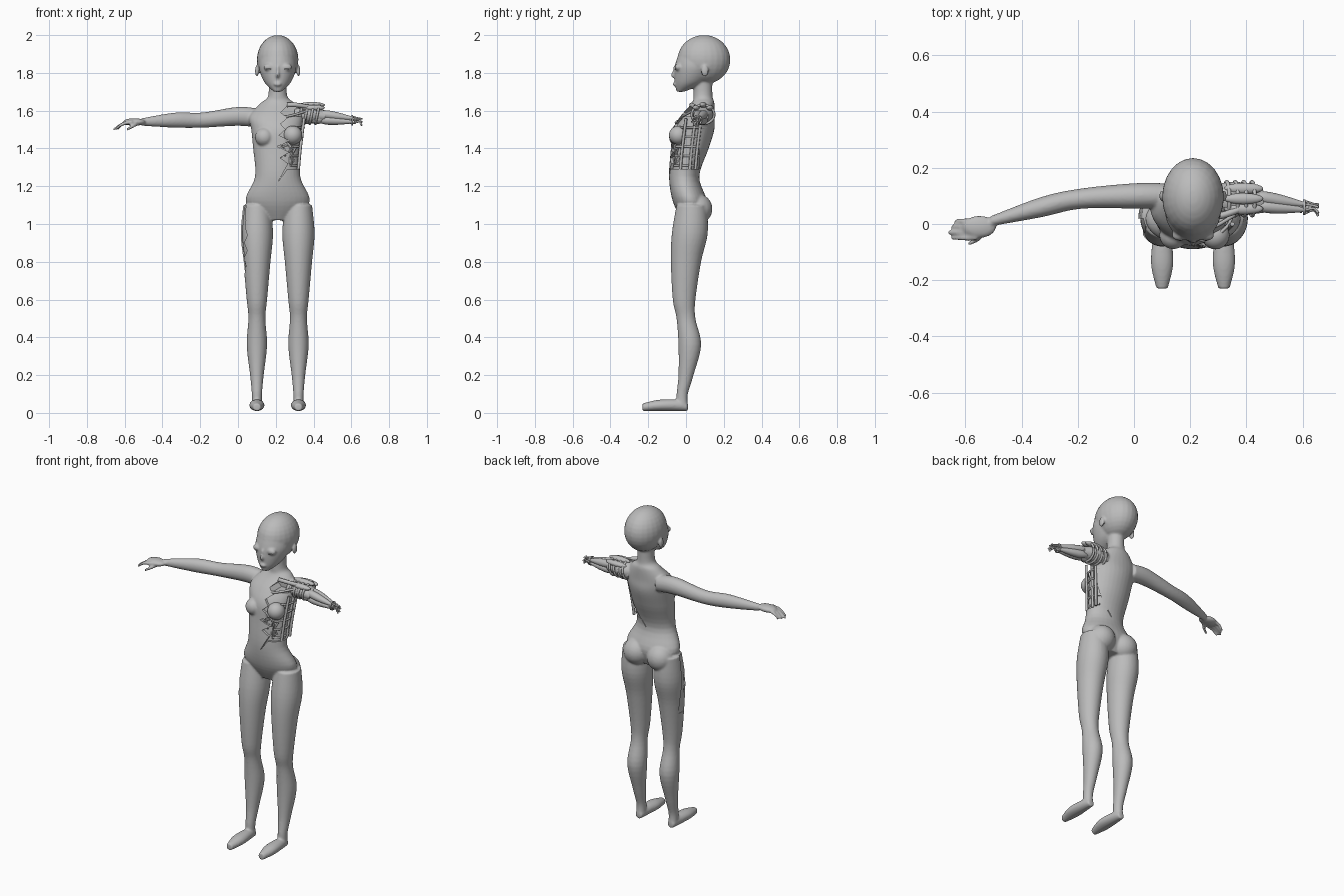
import bpy, bmesh, math, random
from mathutils import Vector, Matrix

random.seed(4)
cube = bpy.data.objects.get("Cube")
if cube:
    bpy.data.objects.remove(cube, do_unlink=True)

# The body axis sits off centre because one arm is short
MIDLINE = .21
LEG_X = .11
SIDES = (-1, 1)
shade = (.5, .5, .5, 1)
grey = bpy.data.materials.new("plain_grey")
grey.use_nodes = True
grey.diffuse_color = shade
grey.node_tree.nodes["Principled BSDF"].inputs["Base Color"].default_value = shade


def place(name, data):
    obj = bpy.data.objects.new(name, data)
    bpy.context.collection.objects.link(obj)
    obj.location.x = MIDLINE
    data.materials.append(grey)
    return obj


def select(obj):
    bpy.ops.object.select_all(action='DESELECT')
    obj.select_set(True)
    bpy.context.view_layer.objects.active = obj


def smooth(obj):
    select(obj)
    bpy.ops.object.shade_smooth_by_angle(angle=math.radians(45))


def finish(name, bm):
    mesh = bpy.data.meshes.new(name)
    bmesh.ops.recalc_face_normals(bm, faces=bm.faces)
    bm.to_mesh(mesh)
    bm.free()
    obj = place(name, mesh)
    smooth(obj)
    return obj


def spline(stations, steps=5):
    """Catmull-Rom interpolation of points or whole cross-sections."""
    points = [Vector(station) for station in stations]
    points = [points[0]] + points + [points[-1]]
    path = []
    for before, start, end, after in zip(points, points[1:], points[2:], points[3:]):
        tangent_in, tangent_out = (end - before) / 2, (after - start) / 2
        for step in range(steps):
            t = step / steps
            ease = t * t * (3 - 2 * t)
            path.append(start.lerp(end, ease) + tangent_in * t * (1 - t) ** 2
                        - tangent_out * t * t * (1 - t))
    return path + [points[-1]]


def loft(bm, stations, axis, mirror=1, shrink=0, sides=32):
    """Skin elliptical rings (x, y, z, radius, radius) square to one axis."""
    across, along = [n for n in range(3) if n != axis]
    rings = []
    for station in spline(stations):
        ring = []
        for side in range(sides):
            turn = math.tau * side / sides
            corner = Vector(station[:3])
            corner[across] += (station[3] - shrink) * math.cos(turn)
            corner[along] += (station[4] - shrink) * math.sin(turn)
            corner.x *= mirror
            ring.append(bm.verts.new(corner))
        rings.append(ring)
    faces = [bm.faces.new(rings[0]), bm.faces.new(rings[-1])]
    for lower, upper in zip(rings, rings[1:]):
        for side in range(sides):
            after = (side + 1) % sides
            faces.append(bm.faces.new((lower[side], lower[after], upper[after], upper[side])))
    bmesh.ops.recalc_face_normals(bm, faces=faces)


def ball(bm, center, radii):
    shape = Matrix.Translation(center) @ Matrix.Diagonal((*radii, 1))
    bmesh.ops.create_uvsphere(bm, u_segments=24, v_segments=16, radius=1, matrix=shape)


def rod(name, points, radius):
    curve = bpy.data.curves.new(name, 'CURVE')
    curve.dimensions = '3D'
    curve.bevel_depth = radius
    curve.bevel_resolution = 2
    curve.use_fill_caps = True
    path = spline(points)
    line = curve.splines.new('POLY')
    line.points.add(len(path) - 1)
    for point, position in zip(line.points, path):
        point.co = (*position, 1)
    return place(name, curve)


def prism(name, outline, front, back):
    """Front-view outline pushed through the depth."""
    bm = bmesh.new()
    face = bm.faces.new([bm.verts.new((x, front, z)) for x, z in outline])
    moved = bmesh.ops.extrude_face_region(bm, geom=[face])["geom"]
    corners = [item for item in moved if isinstance(item, bmesh.types.BMVert)]
    bmesh.ops.translate(bm, vec=(0, back - front, 0), verts=corners)
    return finish(name, bm)


# Cross-sections: height, depth position, half width, half depth
torso = [(0, y, z, wide, deep) for z, y, wide, deep in (
    (1.02, .03, .08, .05), (1.12, .02, .17, .09), (1.25, -.01, .12, .08), (1.4, .02, .13, .1),
    (1.5, .04, .14, .11), (1.57, .06, .15, .09), (1.64, .09, .09, .06), (1.68, .09, .05, .05),
    (1.8, .09, .05, .05))]
face = [(0, y, z, wide, deep) for z, y, wide, deep in (
    (1.7, -.03, .02, .02), (1.75, .02, .07, .08), (1.83, .05, .1, .11), (1.9, .06, .09, .1))]
leg = [(LEG_X, y, z, r * .9, r) for z, y, r in (
    (1.1, .03, .08), (.95, .02, .095), (.8, 0, .08), (.6, -.01, .06), (.5, 0, .05),
    (.36, .02, .06), (.2, 0, .04), (.1, -.02, .03), (.04, -.02, .03))]
foot = [(LEG_X, y, z, wide, z - .01) for y, z, wide in (
    (.01, .03, .02), (-.03, .04, .03), (-.14, .04, .04), (-.23, .03, .02))]
arm = [(x, y, z, r * .9, r) for x, y, z, r in (
    (-.1, .1, 1.56, .05), (-.21, .1, 1.57, .05), (-.4, .09, 1.55, .04), (-.54, .06, 1.55, .04),
    (-.72, .01, 1.54, .02))]

# Skin: torso, head, limbs and features fused into one surface
bm = bmesh.new()
loft(bm, torso, 2)
loft(bm, face, 2)
loft(bm, arm, 0)
ball(bm, (0, .095, 1.87), (.11, .14, .13))
ball(bm, (-.76, -.01, 1.54), (.06, .04, .02))
ball(bm, (.13, .09, 1.58), (.07, .06, .05))
for side in SIDES:
    loft(bm, leg, 2, side)
    loft(bm, foot, 1, side)
    ball(bm, (side * .08, .06, 1.08), (.08, .08, .08))
    ball(bm, (side * .07, -.04, 1.46), (.05, .05, .05))
    ball(bm, (side * .11, .1, 1.81), (.01, .02, .03))
    ball(bm, (side * .046, -.04, 1.83), (.03, .02, .02))
ball(bm, (0, -.06, 1.79), (.01, .02, .02))
ball(bm, (0, -.06, 1.81), (.008, .01, .03))
ball(bm, (0, -.06, 1.74), (.02, .01, .01))

# Fingers fan out from the palm, with the thumb in front
for finger in range(4):
    y = .01 - .02 * finger
    reach = -.87 + .01 * abs(finger - 2)
    loft(bm, [(-.77, y, 1.54, .01, .01), (-.82, y, 1.53, .01, .01),
              (reach, y, 1.5, .007, .007)], 0, sides=12)
loft(bm, [(-.72, 0, 1.54, .01, .01), (-.76, -.05, 1.52, .01, .01),
          (-.8, -.07, 1.5, .008, .008)], 0, sides=12)
skin = finish("skin", bm)
remesh = skin.modifiers.new("fuse", 'REMESH')
remesh.mode = 'VOXEL'
remesh.voxel_size = .006
relax = skin.modifiers.new("relax", 'SMOOTH')
relax.iterations = 5

# Torn openings with zigzag edges in the chest and in the outer thigh
torn_chest = [(.03 + random.uniform(.01, .04) * (-1) ** k, 1.62 - .03 * k) for k in range(11)]
torn_chest += [(0, 1.22), (.05, 1.29), (.3, 1.29), (.3, 1.62)]
torn_thigh = [(-.17 + random.uniform(0, .01) * (-1) ** k, 1.1 - .04 * k) for k in range(10)]
torn_thigh += [(-.3, .74), (-.3, 1.1)]
cutters = [prism("chest_cutter", torn_chest, -.3, .07), prism("thigh_cutter", torn_thigh, -.3, .02)]
for cutter in cutters:
    cutter.hide_render = True
    tear = skin.modifiers.new("tear", 'BOOLEAN')
    tear.operation = 'DIFFERENCE'
    tear.solver = 'EXACT'
    tear.object = cutter
select(skin)
bpy.ops.object.convert(target='MESH')
for cutter in cutters:
    bpy.data.objects.remove(cutter, do_unlink=True)
smooth(skin)

# Inner frame seen through the openings
bm = bmesh.new()
loft(bm, torso[2:6], 2, shrink=.013)
ball(bm, (.08, -.04, 1.47), (.05, .05, .05))
finish("inner_chest", bm)
bm = bmesh.new()
loft(bm, leg[:4], 2, -1, shrink=.008)
finish("inner_thigh", bm)

# Closed eyelashes
for side in SIDES:
    rod("eyelash", [(side * (.046 + .026 * math.cos(turn)), -.058 + .02 * math.cos(turn) ** 2,
                     1.828 - .008 * math.sin(turn))
                    for turn in (math.pi * k / 6 for k in range(7))], .002)

# Ribs, side struts and broken cables in the open flank
for level in range(5):
    rod("rib", [(math.cos(turn) * (.11 + .007 * level),
                 .01 * level + math.sin(turn) * (.08 + .006 * level), 1.31 + .05 * level)
                for turn in (-.9, -.4, 0, .4, .7)], .006)
for y in (-.03, .02, .05):
    rod("side_strut", [(.11, y, 1.29), (.12, y + .01, 1.4), (.14, y + .03, 1.56)], .008)
for cable in range(12):
    x, z = random.uniform(0, .1), random.uniform(1.3, 1.42)
    lean, rise = random.uniform(-.02, .02), random.uniform(.02, .04)
    y = x / 3 - .07
    rod("broken_cable", [(x, y, z - rise), (x + lean, y - .01, z), (x - lean, y, z + rise)], .005)
rod("collar_bar", [(-.04, -.01, 1.57), (.05, -.02, 1.57), (.16, .04, 1.6)], .007)
rod("collar_bar", [(.05, .03, 1.63), (.1, .03, 1.63), (.16, .05, 1.62)], .012)

# Shoulder: core, ring segments and overlapping cap plates
bm = bmesh.new()
loft(bm, [(.09, .09, 1.57, .05, .04), (.16, .09, 1.58, .06, .05), (.25, .08, 1.57, .04, .03)], 0)
finish("shoulder_core", bm)
turns = [math.tau * k / 12 for k in range(13)]
for ring in range(4):
    rod("shoulder_ring", [(.12 + .03 * ring + .01 * math.sin(turn), .09 + .06 * math.cos(turn),
                           1.58 + .05 * math.sin(turn)) for turn in turns], .007)
bm = bmesh.new()
for turn in (-.8, 0, .8):
    ball(bm, (.18, .09 + .05 * math.sin(turn), 1.58 + .05 * math.cos(turn)), (.07, .02, .016))
ball(bm, (.21, .07, 1.56), (.05, .03, .03))
finish("shoulder_caps", bm)

# Stripped forearm: tapering bundles around a bone
elbow, wrist = Vector((.2, .085, 1.57)), Vector((.4, .06, 1.55))
bm = bmesh.new()
for bundle in range(4):
    turn = math.tau * (bundle + .5) / 4
    outward = Vector((0, math.cos(turn), math.sin(turn))) * .025
    stations = []
    for t in (0, .25, .5, .75, 1):
        thick = .008 + .015 * math.sin(math.pi * t ** .7)
        stations.append((*(elbow.lerp(wrist, t) + outward * (1 - t / 2)), thick, thick))
    loft(bm, stations, 0, sides=16)
finish("forearm_bundles", bm)
rod("forearm_bone", [elbow, wrist], .012)

# Bare wrist: stacked discs and splayed prongs
for disc in range(3):
    rod("wrist_disc", [wrist + Vector((.012 * disc - .02, 0, 0)),
                       wrist + Vector((.012 * disc - .012, 0, 0))], .02 + .008 * (disc % 2))
for turn in turns[::2]:
    spread = Vector((0, math.cos(turn), math.sin(turn))) * .02
    rod("wrist_prong", [wrist + spread, wrist + spread / 2 + Vector((.03, 0, 0)),
                        wrist + spread + Vector((.045, -.01, -.01))], .005)
